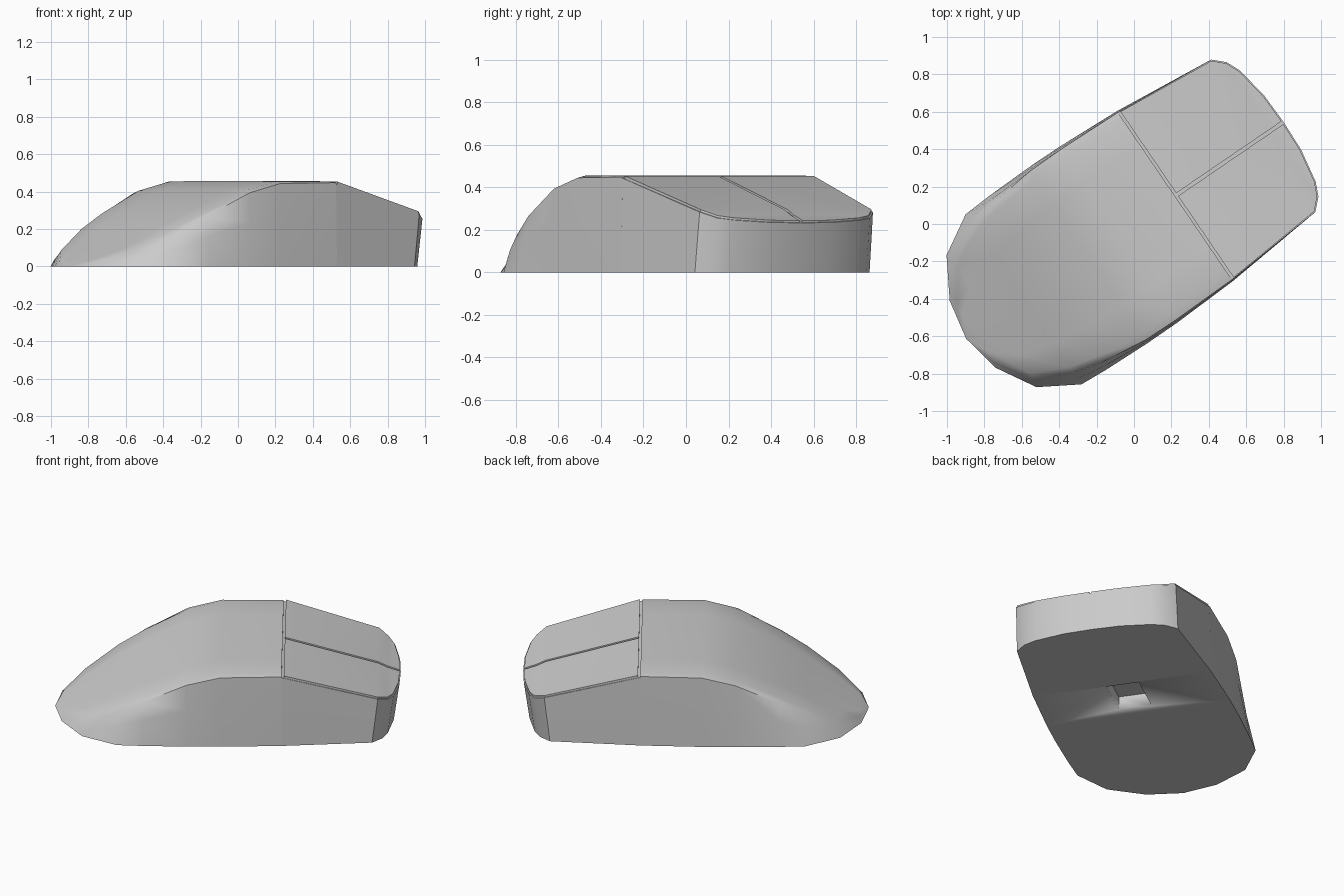
import bpy, bmesh, math
from mathutils import Matrix

if "Cube" in bpy.data.objects:
    bpy.data.objects.remove(bpy.data.objects["Cube"])

TURN = Matrix.Rotation(math.radians(34.3), 4, 'Z')   # whole model sits turned in plan


def finish(name, bm, angle):
    bmesh.ops.remove_doubles(bm, verts=bm.verts, dist=0.002)
    bmesh.ops.dissolve_degenerate(bm, edges=bm.edges, dist=0.0005)
    bmesh.ops.recalc_face_normals(bm, faces=bm.faces)
    bmesh.ops.transform(bm, matrix=TURN, verts=bm.verts)
    me = bpy.data.meshes.new(name)
    bm.to_mesh(me)
    bm.free()
    ob = bpy.data.objects.new(name, me)
    bpy.context.collection.objects.link(ob)
    for o in bpy.context.selected_objects:
        o.select_set(False)
    ob.select_set(True)
    bpy.context.view_layer.objects.active = ob
    bpy.ops.object.shade_smooth_by_angle(angle=math.radians(angle))
    return ob


def loft(name, rings, angle):
    """Skin closed rings of equal length and cap both ends."""
    bm = bmesh.new()
    vs = [[bm.verts.new(p) for p in r] for r in rings]
    n = len(vs[0])
    for a, b in zip(vs, vs[1:]):
        for i in range(n):
            j = (i + 1) % n
            bm.faces.new((a[i], a[j], b[j], b[i]))
    bm.faces.new(vs[0])
    bm.faces.new(vs[-1])
    return finish(name, bm, angle)


def section(ub, wb, ut, wt, h, drop):
    """Cross-section: base position/half-width, top position/half-width, height, edge drop."""
    mid = 0.6
    half = [(ub, wb, 0),
            (ub + (ut - ub) * mid, wb + (wt - wb) * mid * 0.8, (h - drop) * mid),
            (ut, wt, h - drop),
            (ut, wt * 0.92, h - drop * 0.15),
            (ut, wt * 0.6, h)]
    return half + [(u, -v, z) for u, v, z in reversed(half)]


# rear body: palm hump sloping down to the rounded tail
rear = [(-1.087, 0, -1.087, 0, 0, 0),
        (-1.045, .217, -1.035, .19, .03, .012),
        (-.922, .427, -.91, .375, .09, .03),
        (-.715, .55, -.715, .475, .205, .03),
        (-.56, .56, -.56, .515, .285, .02),
        (-.3, .567, -.3, .547, .407, .014),
        (-.1, .566, -.1, .55, .456, .012),
        (.265, .55, .265, .541, .456, .008)]
body = loft("body", [section(*s) for s in rear], 60)

# front shell under the buttons, walls leaning outward
front = [(.265, .55, .265, .541, .442, 0),
         (.803, .497, .837, .493, .283, 0),
         (.862, .437, .897, .435, .255, 0),
         (.895, .36, .93, .36, .245, 0),
         (.928, .175, .962, .175, .234, 0),
         (.934, 0, .968, 0, .232, 0)]
loft("front_shell", [section(*s) for s in front], 30)

# two button plates with a narrow split between them
plate = [(.279, .537, .453), (.835, .487, .295), (.892, .43, .267),
         (.925, .355, .256), (.956, .172, .245), (.961, .02, .243)]
for side, name in ((1, "left_button"), (-1, "right_button")):
    loft(name, [[(u, side * .009, z), (u, side * w, z),
                 (u, side * w, z - .025), (u, side * .009, z - .025)]
                for u, w, z in plate], 30)

# sensor recess in the underside
bm = bmesh.new()
bmesh.ops.create_cube(bm, size=1)
bmesh.ops.scale(bm, vec=(.28, .2, .17), verts=bm.verts)
bmesh.ops.translate(bm, vec=(.115, 0, 0), verts=bm.verts)
cutter = finish("sensor_cutter", bm, 30)
cutter.hide_render = True
cutter.display_type = 'WIRE'
cut = body.modifiers.new("sensor_recess", 'BOOLEAN')
cut.operation = 'DIFFERENCE'
cut.solver = 'EXACT'
cut.object = cutter
